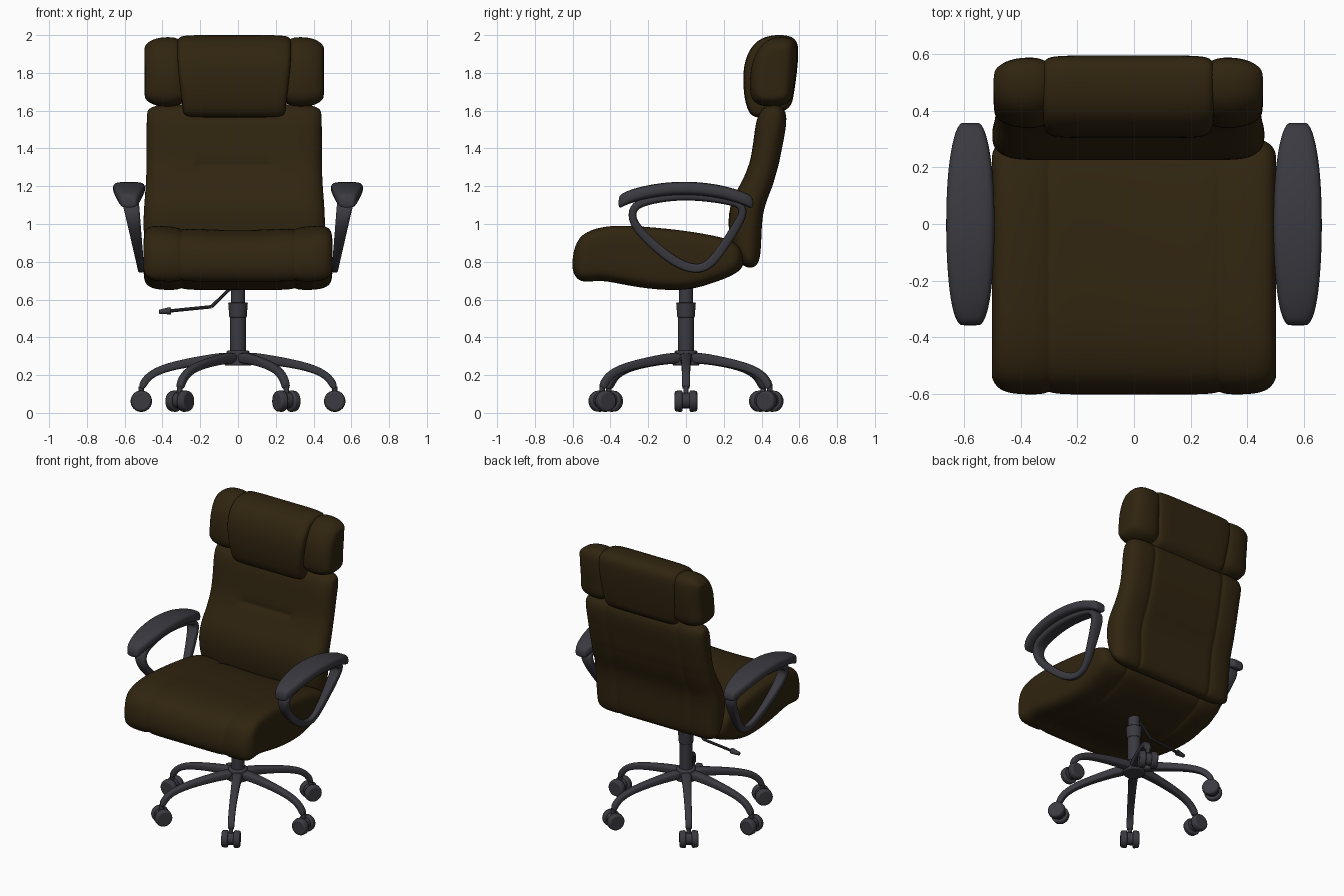
import bpy, bmesh, math
from mathutils import Vector, Matrix

if "Cube" in bpy.data.objects:
    bpy.data.objects.remove(bpy.data.objects["Cube"], do_unlink=True)


def material(name, rgb):
    m = bpy.data.materials.new(name)
    m.use_nodes = True
    m.diffuse_color = (*rgb, 1)
    m.node_tree.nodes["Principled BSDF"].inputs["Base Color"].default_value = (*rgb, 1)
    return m


leather = material("dark_brown_leather", (0.030, 0.018, 0.005))
plastic = material("charcoal_plastic", (0.042, 0.042, 0.052))


def finish(name, bm, mat, subdiv=0, bevel=0):
    bmesh.ops.recalc_face_normals(bm, faces=bm.faces)
    me = bpy.data.meshes.new(name)
    bm.to_mesh(me)
    bm.free()
    me.materials.append(mat)
    ob = bpy.data.objects.new(name, me)
    bpy.context.collection.objects.link(ob)
    bpy.ops.object.select_all(action='DESELECT')
    ob.select_set(True)
    bpy.context.view_layer.objects.active = ob
    if subdiv:
        bpy.ops.object.shade_smooth()
        mod = ob.modifiers.new("smooth", 'SUBSURF')
        mod.levels = mod.render_levels = subdiv
    else:
        bpy.ops.object.shade_smooth_by_angle(angle=math.radians(35))
    if bevel:
        mod = ob.modifiers.new("round", 'BEVEL')
        mod.width, mod.segments = bevel, 2
    return ob


def loft(name, rings, mat, subdiv=2, closed=False):
    """Skin a row of rings; end caps are strips of quads."""
    bm = bmesh.new()
    rows = [[bm.verts.new(p) for p in r] for r in rings]
    n = len(rows[0])
    pairs = list(zip(rows, rows[1:])) + ([(rows[-1], rows[0])] if closed else [])
    for a, b in pairs:
        for i in range(n):
            j = (i + 1) % n
            bm.faces.new((a[i], a[j], b[j], b[i]))
    if not closed:
        for r in (rows[0], rows[-1]):
            for i in range(n // 2 - 1):
                bm.faces.new((r[i], r[i + 1], r[n - 2 - i], r[n - 1 - i]))
    return finish(name, bm, mat, subdiv)


def inset(profile, d):
    """Move a clockwise (y, z) outline inwards by d."""
    out = []
    for i, (y, z) in enumerate(profile):
        (y0, z0), (y1, z1) = profile[i - 1], profile[(i + 1) % len(profile)]
        t = Vector((y1 - y0, z1 - z0)).normalized()
        out.append((y + t.y * d, z - t.x * d))
    return out


def cushion(name, profile, stations, shape):
    rings = []
    for x, d in stations:
        rings.append([shape(x, y, z, i) for i, (y, z) in enumerate(inset(profile, d))])
    return loft(name, rings, leather)


def both(half):
    return [(-x, d) for x, d in reversed(half)] + half


def section(center, u, v):
    """Rounded box cross-section with half-axes u and v."""
    return [center + u * a + v * b for a, b in
            ((1, .6), (.7, 1), (-.7, 1), (-1, .6), (-1, -.6), (-.7, -1), (.7, -1), (1, -.6))]


def cylinder(name, r1, r2, start, end, bevel=0.0, sides=24):
    a, b = Vector(start), Vector(end)
    rot = (b - a).to_track_quat('Z', 'Y').to_matrix().to_4x4()
    bm = bmesh.new()
    bmesh.ops.create_cone(bm, cap_ends=True, segments=sides, radius1=r1, radius2=r2,
                          depth=(b - a).length, matrix=Matrix.Translation((a + b) / 2) @ rot)
    return finish(name, bm, plastic, bevel=bevel)


# Seat cushion with two stitched seams and a dished top
seat = [(-.605, .84), (-.575, .95), (-.48, .995), (-.36, 1.01), (-.2, 1.0), (0, .98),
        (.14, .955), (.25, .93), (.31, .87), (.305, .76), (.22, .715), (.12, .68),
        (0, .645), (-.2, .655), (-.36, .685), (-.46, .705), (-.56, .685), (-.6, .74)]


def seat_shape(x, y, z, i):
    dip = .04 * (1 - (x / .5) ** 2) if i < 9 else 0
    return Vector((x, y, z - dip))


cushion("seat", seat, both([(.1, 0), (.285, 0), (.3, .014), (.315, 0), (.4, 0),
                            (.455, .008), (.488, .03), (.502, .065)]), seat_shape)

# Backrest with a short stitched crease in front and seams behind
back = [(.30, .765), (.24, .86), (.22, 1.0), (.235, 1.12), (.295, 1.22), (.325, 1.29),
        (.33, 1.31), (.34, 1.33), (.36, 1.45), (.38, 1.64),
        (.545, 1.64), (.525, 1.48), (.50, 1.36), (.49, 1.31), (.48, 1.28), (.46, 1.2),
        (.415, 1.1), (.40, 1.0), (.398, .87), (.385, .765)]
MID = -.02


def back_shape(x, y, z, i):
    if i == 6 and abs(x) < .2:
        y += .02
    if i >= 10 and abs(abs(x) - .28) < .001:
        y -= .014
    flare = 1 + .04 * math.exp(-((z - 1.0) / .17) ** 2)
    return Vector((MID + x * flare, y, z))


cushion("backrest", back, both([(.1, 0), (.19, 0), (.21, 0), (.265, 0), (.28, 0), (.295, 0),
                                (.37, 0), (.42, .01), (.452, .035), (.464, .062)]), back_shape)

# Headrest pad, narrower towards its lower edge
pad = [(.37, 1.545), (.32, 1.6), (.3, 1.73), (.305, 1.86), (.355, 1.96), (.44, 2.005),
       (.58, 2.0), (.597, 1.93), (.592, 1.85), (.582, 1.76), (.567, 1.66), (.55, 1.6)]


def pad_shape(x, y, z, i):
    return Vector((MID + x * (1 - .12 * max(0, min(1, (1.85 - z) / .3))), y, z))


cushion("headrest_pad", pad, both([(.1, 0), (.2, 0), (.27, .003), (.295, .015), (.303, .04)]),
        pad_shape)

# Headrest side wings
wing = [(.35, 1.615), (.333, 1.72), (.342, 1.85), (.39, 1.95), (.46, 1.995),
        (.57, 1.99), (.592, 1.93), (.585, 1.82), (.572, 1.72), (.56, 1.615)]
for s, side in ((1, "left"), (-1, "right")):
    cushion("headrest_wing_" + side, wing,
            [(.24, .03), (.285, .02), (.31, .003), (.36, 0), (.42, .008), (.462, .035),
             (.476, .06)], lambda x, y, z, i: Vector((MID + s * x, y, z)))

# Armrests: padded top and a tapered loop frame leaning in to the seat
arm_pad = [(-.358, 1.112, .035), (-.335, 1.13, .055), (-.25, 1.162, .075), (-.1, 1.188, .086),
           (.05, 1.19, .087), (.2, 1.17, .08), (.32, 1.13, .058), (.358, 1.108, .035)]
loop = [(-.29, 1.09), (-.285, 1.0), (-.18, .895), (-.06, .795), (.05, .755), (.125, .78),
        (.20, .88), (.27, .99), (.318, 1.08), (.25, 1.125), (0, 1.16), (-.2, 1.13)]
X = Vector((1, 0, 0))
for s, side in ((1, "left"), (-1, "right")):
    loft("arm_pad_" + side, [section(Vector((s * .577, y, z)), X * w, Vector((0, 0, .036)))
                             for y, z, w in arm_pad], plastic)
    rings = []
    for i, (y, z) in enumerate(loop):
        (y0, z0), (y1, z1) = loop[i - 1], loop[(i + 1) % len(loop)]
        normal = Vector((0, z0 - z1, y1 - y0)).normalized()
        t = (z - .755) / .4
        rings.append(section(Vector((s * (.512 + .063 * t), y, z)),
                             X * (.016 + .032 * t), normal * .025))
    loft("arm_frame_" + side, rings, plastic, closed=True)

# Gas lift column and hub
cylinder("hub", .072, .06, (0, 0, .25), (0, 0, .33), .008)
cylinder("column_lower", .042, .042, (0, 0, .32), (0, 0, .52))
cylinder("column_collar", .046, .052, (0, 0, .505), (0, 0, .585), .004)
cylinder("column_upper", .038, .038, (0, 0, .58), (0, 0, .70))

# Height lever
bends = [(-.03, 0, .67), (-.14, 0, .562), (-.36, 0, .54)]
for i in range(2):
    cylinder("lever_rod_%d" % (i + 1), .009, .009, bends[i], bends[i + 1], sides=10)
cylinder("lever_grip", .02, .011, (-.355, 0, .541), (-.418, 0, .535), .003, 12)

# Six curved legs, each ending in a twin-wheel caster
leg_path = [(.03, .292, .036, .032), (.12, .287, .03, .028), (.25, .268, .026, .024),
            (.37, .243, .024, .022), (.45, .212, .022, .021), (.495, .17, .022, .021),
            (.512, .128, .02, .02)]
for k, angle in enumerate((0, 60, 127, 180, 233, 300)):
    a = math.radians(angle)
    out = Vector((math.cos(a), math.sin(a), 0))
    across = Vector((-out.y, out.x, 0))
    up = Vector((0, 0, 1))
    rings = []
    for i, (r, z, w, h) in enumerate(leg_path):
        p, q = leg_path[max(i - 1, 0)], leg_path[min(i + 1, len(leg_path) - 1)]
        normal = (out * (p[1] - q[1]) + up * (q[0] - p[0])).normalized()
        rings.append(section(out * r + up * z, across * w, normal * h))
    loft("leg_%d" % (k + 1), rings, plastic)
    tip = out * .512
    cylinder("caster_stem_%d" % (k + 1), .014, .014, tip + up * .06, tip + up * .14, sides=12)
    cylinder("caster_body_%d" % (k + 1), .042, .042, tip + up * .066 - across * .022,
             tip + up * .066 + across * .022, sides=16)
    for s in (-1, 1):
        c = tip + up * .062
        cylinder("caster_wheel_%d_%s" % (k + 1, "a" if s < 0 else "b"), .058, .054,
                 c + across * (s * .018), c + across * (s * .06), .01)
